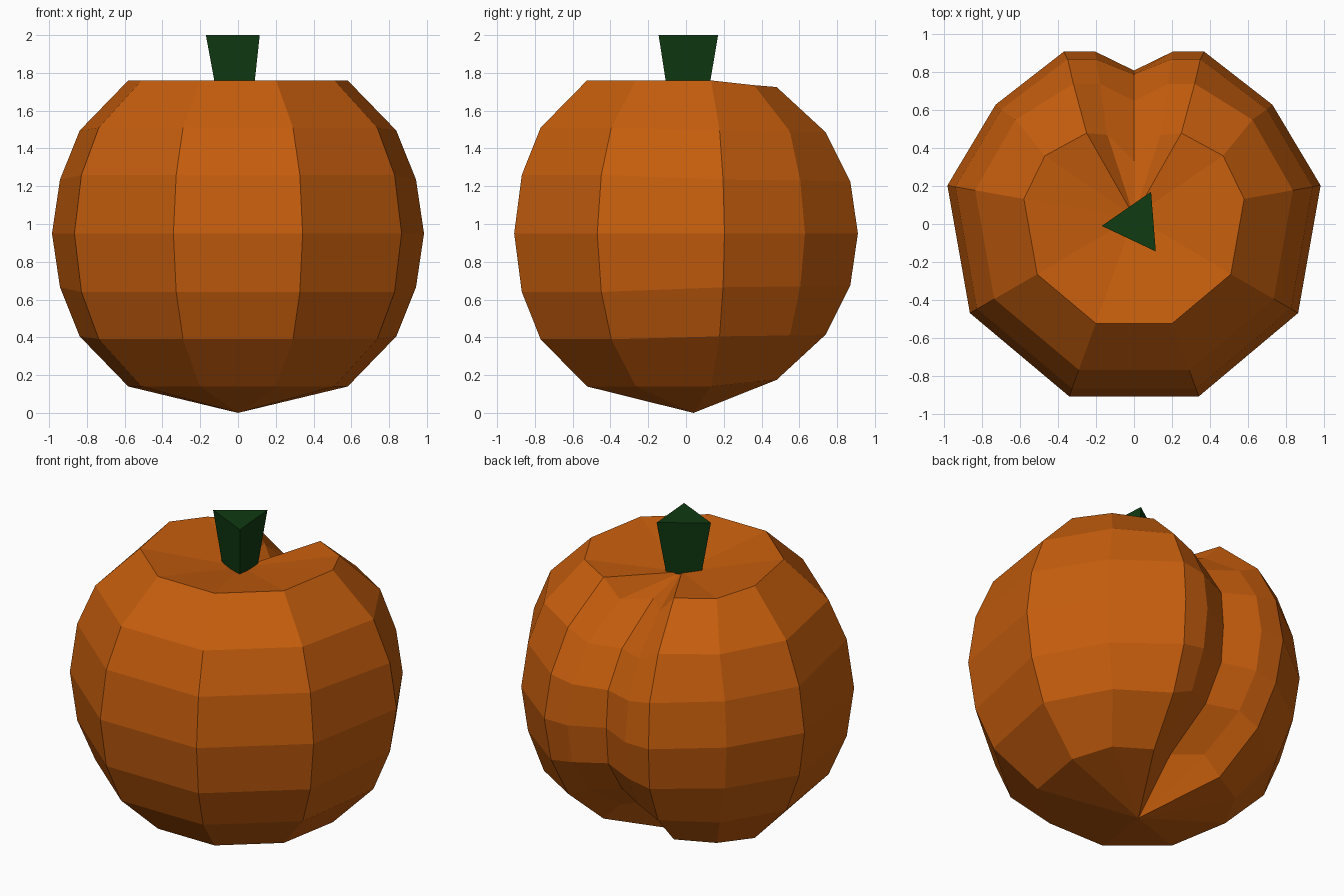
import bpy, bmesh, math

if "Cube" in bpy.data.objects:
    bpy.data.objects.remove(bpy.data.objects["Cube"])

MID_Z = 0.95
CORE_Y = 0.03


def material(name, rgb):
    m = bpy.data.materials.new(name)
    m.diffuse_color = (*rgb, 1)
    m.use_nodes = True
    m.node_tree.nodes["Principled BSDF"].inputs["Base Color"].default_value = m.diffuse_color
    return m


def finish(bm, name, mat):
    bmesh.ops.recalc_face_normals(bm, faces=bm.faces[:])
    me = bpy.data.meshes.new(name)
    bm.to_mesh(me)
    bm.free()
    me.materials.append(mat)
    ob = bpy.data.objects.new(name, me)
    bpy.context.collection.objects.link(ob)
    return ob


orange = material("pumpkin orange", (0.56, 0.11, 0.004))
green = material("stem green", (0.005, 0.043, 0.006))

# Columns of points from equator to rim, as (x, y, height above equator)
RADII = (1.0, 0.957, 0.851, 0.59)
ROUND_Z = (0, 0.31, 0.56, 0.81)
SIDE_Z = (0, 0.285, 0.545, 0.81)


def round_column(deg, heights):
    a = math.radians(deg)
    return [(r * math.cos(a), CORE_Y + r * math.sin(a), h) for r, h in zip(RADII, heights)]


half = [
    round_column(-70, ROUND_Z),
    round_column(-30, ROUND_Z),
    round_column(10, SIDE_Z),
    # Back lobe: flank, crest and groove wall
    [(0.73, 0.63, 0), (0.70, 0.605, 0.28), (0.625, 0.55, 0.54), (0.47, 0.36, 0.785)],
    [(0.37, 0.91, 0), (0.35, 0.87, 0.275), (0.32, 0.74, 0.535), (0.25, 0.48, 0.775)],
    [(0.205, 0.91, 0), (0.20, 0.87, 0.25), (0.18, 0.74, 0.47), (0.14, 0.47, 0.66)],
]
# Groove floor
valley = [(0, 0.81, 0), (0, 0.79, 0.235), (0, 0.65, 0.45), (0, 0.33, 0.65)]
mirrored = [[(-x, y, z) for x, y, z in col] for col in reversed(half)]
columns = half + [valley] + mirrored

# Pumpkin body: rings mirrored below the equator, closed with fans
bm = bmesh.new()
grid = []
for col in columns:
    low = [(x, y, MID_Z - h) for x, y, h in col[:0:-1]]
    high = [(x, y, MID_Z + h) for x, y, h in col]
    grid.append([bm.verts.new(p) for p in low + high])
bottom = bm.verts.new((0, 0.04, 0))
top = bm.verts.new((0, 0.04, 1.66))
for i, a in enumerate(grid):
    b = grid[(i + 1) % len(grid)]
    for k in range(len(a) - 1):
        bm.faces.new((a[k], b[k], b[k + 1], a[k + 1]))
    bm.faces.new((bottom, b[0], a[0]))
    bm.faces.new((top, a[-1], b[-1]))
finish(bm, "pumpkin_body", orange)

# Stem: three-sided prism, wider at the top
bm = bmesh.new()
tri = [(-0.17, -0.01), (0.115, -0.145), (0.09, 0.17)]
cx, cy = 0.01, 0.005
rings = [[bm.verts.new((cx + (x - cx) * s, cy + (y - cy) * s, z)) for x, y in tri]
         for s, z in ((0.63, 1.64), (1.0, 2.0))]
bm.faces.new(rings[0])
bm.faces.new(rings[1])
for i in range(3):
    j = (i + 1) % 3
    bm.faces.new((rings[0][i], rings[0][j], rings[1][j], rings[1][i]))
finish(bm, "stem", green)
